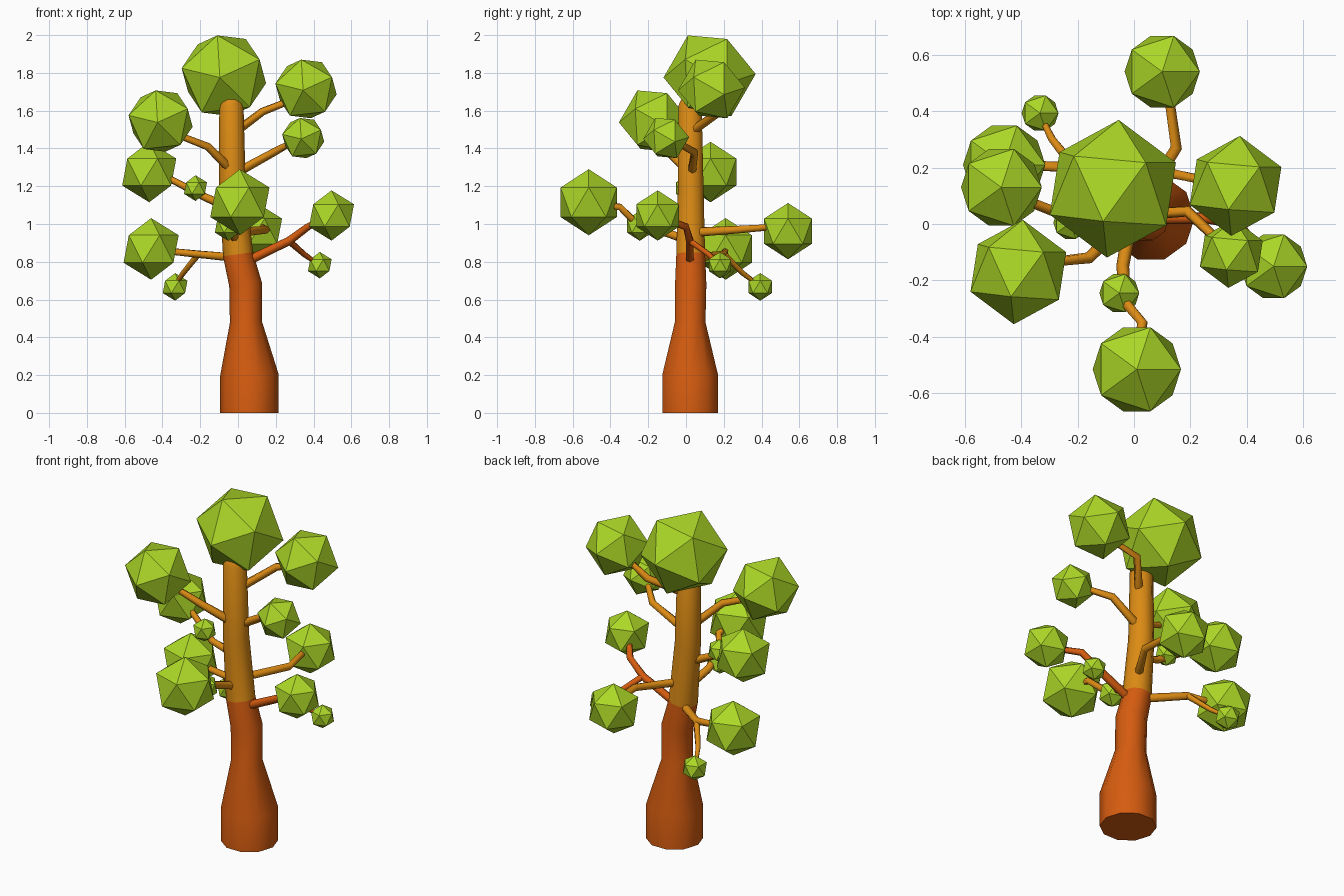
import bpy, bmesh, math
from mathutils import Vector, Matrix

if "Cube" in bpy.data.objects:
    bpy.data.objects.remove(bpy.data.objects["Cube"])


def material(name, rgb):
    m = bpy.data.materials.new(name)
    m.diffuse_color = (*rgb, 1)
    m.use_nodes = True
    m.node_tree.nodes["Principled BSDF"].inputs["Base Color"].default_value = m.diffuse_color
    return m


DARK = material("dark_orange_bark", (0.67, 0.107, 0.005))
GOLD = material("golden_bark", (0.72, 0.26, 0.007))
LEAF = material("leaf_green", (0.41, 0.68, 0.02))


def finish(name, bm, mats):
    me = bpy.data.meshes.new(name)
    bmesh.ops.recalc_face_normals(bm, faces=bm.faces)
    bm.to_mesh(me)
    bm.free()
    ob = bpy.data.objects.new(name, me)
    for m in mats:
        me.materials.append(m)
    bpy.context.collection.objects.link(ob)
    return ob


def smooth(ob, degrees):
    bpy.ops.object.select_all(action='DESELECT')
    ob.select_set(True)
    bpy.context.view_layer.objects.active = ob
    bpy.ops.object.shade_smooth_by_angle(angle=math.radians(degrees))


def tube(name, pts, radii, sides, mats, split=None):
    """Sweep a polygon along pts; faces above height split get slot 1."""
    bm = bmesh.new()
    pts = [Vector(p) for p in pts]
    rings = []
    for i, (p, r) in enumerate(zip(pts, radii)):
        a, b = pts[max(i - 1, 0)], pts[min(i + 1, len(pts) - 1)]
        q = Vector((0, 0, 1)).rotation_difference((b - a).normalized())
        rings.append([bm.verts.new(p + q @ Vector((r * math.cos(t), r * math.sin(t), 0)))
                      for t in (2 * math.pi * k / sides for k in range(sides))])
    for lo, hi in zip(rings, rings[1:]):
        for k in range(sides):
            n = (k + 1) % sides
            bm.faces.new((lo[k], lo[n], hi[n], hi[k]))
    bm.faces.new(rings[0][::-1])
    bm.faces.new(rings[-1])
    if split is not None:
        for f in bm.faces:
            f.material_index = int(f.calc_center_median().z > split)
    ob = finish(name, bm, mats)
    smooth(ob, 45 if sides > 8 else 65)


# Trunk: flared foot, slight lean to the left, colour change part way up
trunk = [(.06, .022, 0, .155), (.06, .022, .2, .155), (.042, .022, .48, .085),
         (.04, .025, .68, .087), (0, .025, .84, .08), (-.03, .025, 1.2, .071),
         (-.035, .022, 1.63, .064), (-.035, .022, 1.66, .05)]
tube("trunk", [p[:3] for p in trunk], [p[3] for p in trunk], 10, [DARK, GOLD], .84)

# Branches and twigs, each an elbowed tapering stick
branches = {
    "upper_right_branch": (GOLD, [(-.01, .03, 1.49), (.13, .18, 1.595), (.32, .14, 1.67)]),
    "front_right_branch": (GOLD, [(-.01, .03, 1.27), (.19, .045, 1.38), (.3, -.06, 1.44)]),
    "upper_left_branch": (GOLD, [(-.04, 0, 1.29), (-.16, -.12, 1.41), (-.34, -.14, 1.48)]),
    "mid_left_branch": (GOLD, [(-.03, .03, 1.08), (-.17, 0, 1.14), (-.4, .09, 1.26)]),
    "mid_left_twig": (GOLD, [(-.17, 0, 1.14), (-.225, .005, 1.19)]),
    "low_left_branch": (GOLD, [(0, .03, .82), (-.21, .2, .84), (-.4, .21, .86)]),
    "low_left_twig": (GOLD, [(-.21, .2, .84), (-.29, .3, .74), (-.33, .38, .68)]),
    "front_branch": (GOLD, [(-.01, .02, .91), (-.04, -.15, .97), (-.03, -.28, 1.02),
                            (.03, -.35, 1.09), (.01, -.46, 1.11)]),
    "low_right_branch": (DARK, [(.02, .02, .79), (.27, .02, .91), (.37, 0, .985), (.46, -.12, 1.03)]),
    "low_right_twig": (DARK, [(.27, .02, .91), (.35, .12, .84), (.42, .17, .79)]),
    "back_branch": (GOLD, [(0, .03, .955), (.15, .27, .97), (.12, .48, .985)]),
}
for name, (mat, pts) in branches.items():
    r0 = .019 if "twig" in name else .025
    tube(name, pts, [r0 - .008 * i / (len(pts) - 1) for i in range(len(pts))], 6, [mat])

# Leaf clumps: icosahedra, the uppermost ones tipped over
up = Vector((-.14, -.47, .87)).normalized()
side = Vector((.55, .5, .72))
side = (side - up * side.dot(up)).normalized()
TIPPED = Matrix((side, up.cross(side), up)).transposed().to_4x4()

clumps = {
    "crown_leaves": (-.075, .125, 1.785, .245, True),
    "upper_right_leaves": (.36, .135, 1.715, .178, True),
    "front_right_leaves": (.345, -.105, 1.455, .122, True),
    "upper_left_leaves": (-.41, -.17, 1.545, .186, True),
    "mid_left_leaves": (-.47, .13, 1.275, .16, False),
    "low_left_leaves": (-.46, .21, .868, .163, False),
    "mid_left_small_leaves": (-.225, .005, 1.19, .068, False),
    "front_leaves": (.01, -.515, 1.115, .175, False),
    "front_small_leaves": (-.052, -.245, .99, .079, False),
    "low_right_leaves": (.495, -.15, 1.045, .133, False),
    "low_right_small_leaves": (.433, .18, .782, .07, False),
    "back_leaves": (.1, .54, .962, .149, False),
    "low_left_small_leaves": (-.333, .393, .667, .073, False),
}
for name, (x, y, z, r, tipped) in clumps.items():
    bm = bmesh.new()
    turn = TIPPED if tipped else Matrix.Identity(4)
    bmesh.ops.create_icosphere(bm, subdivisions=1, radius=r,
                               matrix=Matrix.Translation((x, y, z)) @ turn)
    finish(name, bm, [LEAF])
